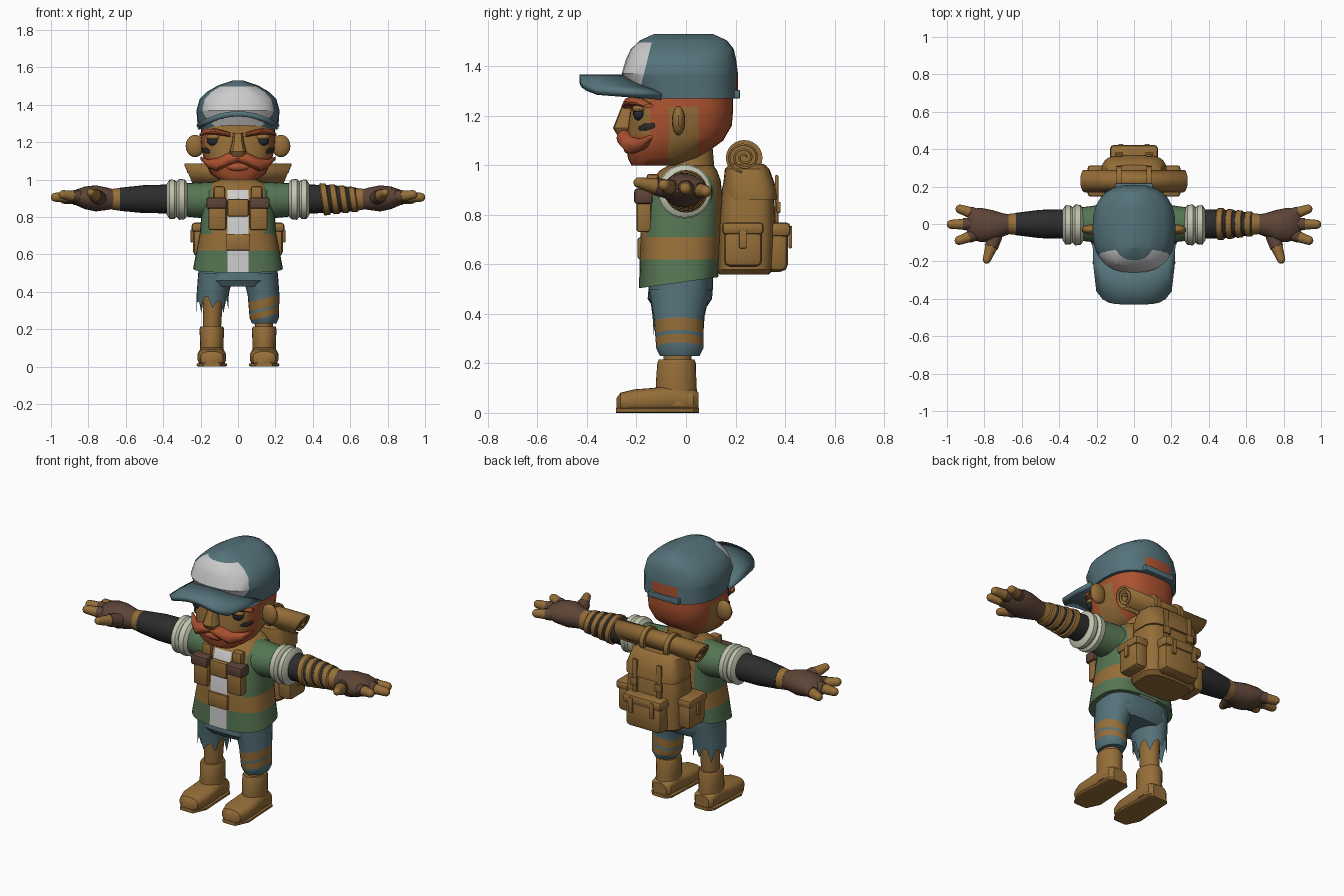
import bpy, bmesh, math, random
from mathutils import Vector, Matrix

old = bpy.data.objects.get("Cube")
if old:
    bpy.data.objects.remove(old, do_unlink=True)

# Materials
COLOURS = {
    "tan": (.30, .155, .04), "teal": (.09, .17, .195), "white": (.6, .6, .6),
    "cream": (.54, .56, .43), "orange": (.41, .085, .03), "green": (.09, .175, .085),
    "black": (.027, .026, .026), "brown": (.11, .058, .038), "eye_dark": (.02, .026, .034),
}
MATS = {}
for label, rgb in COLOURS.items():
    m = bpy.data.materials.new(label)
    m.use_nodes = True
    m.diffuse_color = (*rgb, 1)
    m.node_tree.nodes["Principled BSDF"].inputs["Base Color"].default_value = (*rgb, 1)
    MATS[label] = m
MADE = []
SIDES = (("left", 1), ("right", -1))
AXES = {"x": Vector((1, 0, 0)), "y": Vector((0, 1, 0)), "z": Vector((0, 0, 1))}


def finish(bm, name, colour, cuts=(), paint=None):
    """Cut clean colour borders, paint faces by rule, and link the object."""
    for where, normal in cuts:
        if isinstance(normal, str):
            where, normal = AXES[normal] * where, AXES[normal]
        bmesh.ops.bisect_plane(bm, geom=bm.verts[:] + bm.edges[:] + bm.faces[:],
                               plane_co=where, plane_no=normal)
    bmesh.ops.recalc_face_normals(bm, faces=bm.faces)
    slots = [colour]
    if paint:
        for f in bm.faces:
            tone = paint(f.calc_center_median())
            if tone not in slots:
                slots.append(tone)
            f.material_index = slots.index(tone)
    mesh = bpy.data.meshes.new(name)
    bm.to_mesh(mesh)
    bm.free()
    for s in slots:
        mesh.materials.append(MATS[s])
    ob = bpy.data.objects.new(name, mesh)
    bpy.context.collection.objects.link(ob)
    MADE.append(ob)
    return ob


def loft(name, colour, axis, rings, n=24, power=2, caps=True, cuts=(), paint=None):
    """Skin superellipse rings (position, centre a, centre b, radius a, radius b)."""
    bm = bmesh.new()
    loops = []
    for t, a, b, ra, rb in rings:
        loop = []
        for i in range(n):
            c, s = math.cos(math.tau * i / n), math.sin(math.tau * i / n)
            u = a + ra * math.copysign(abs(c) ** (2 / power), c)
            v = b + rb * math.copysign(abs(s) ** (2 / power), s)
            loop.append(bm.verts.new({"x": (t, u, v), "y": (u, t, v), "z": (u, v, t)}[axis]))
        loops.append(loop)
    for lo, hi in zip(loops, loops[1:]):
        for i in range(n):
            j = (i + 1) % n
            bm.faces.new((lo[i], lo[j], hi[j], hi[i]))
    if caps:
        bm.faces.new(loops[0])
        bm.faces.new(loops[-1])
    return finish(bm, name, colour, cuts, paint)


def box(name, colour, centre, size, bevel=.012):
    bm = bmesh.new()
    bmesh.ops.create_cube(bm, size=1, matrix=Matrix.LocRotScale(Vector(centre), None, Vector(size)))
    if bevel:
        bmesh.ops.bevel(bm, geom=bm.edges[:], offset=bevel, segments=2, profile=.5, affect="EDGES")
    return finish(bm, name, colour)


def ball(name, colour, centre, radii):
    bm = bmesh.new()
    bmesh.ops.create_uvsphere(bm, u_segments=16, v_segments=10, radius=1,
                              matrix=Matrix.LocRotScale(Vector(centre), None, Vector(radii)))
    return finish(bm, name, colour)


def finger(name, start, end, r_start, r_end):
    """Glove stub followed by a bare rounded fingertip."""
    start, end = Vector(start), Vector(end)
    middle = start.lerp(end, .5)
    turn = (end - start).to_track_quat("Z", "Y")
    for part, colour, p, q, ra, rb in (("glove", "brown", start, middle, r_start, r_start * .95),
                                       ("tip", "tan", middle, end, r_start * .85, r_end)):
        bm = bmesh.new()
        bmesh.ops.create_cone(bm, cap_ends=True, segments=12, radius1=ra, radius2=rb, depth=(q - p).length,
                              matrix=Matrix.LocRotScale((p + q) / 2, turn, None))
        if part == "tip":
            bmesh.ops.create_uvsphere(bm, u_segments=12, v_segments=8, radius=rb,
                                      matrix=Matrix.LocRotScale(q, turn, None))
        finish(bm, name + "_" + part, colour)


# Head with hair and beard
def head_paint(c):
    cheek = c.y < -.145 and c.z > 1.12
    temple = -.07 < c.y < .05 and c.z < 1.235
    return "tan" if cheek or temple else "orange"


loft("head", "tan", "z", [
    (1, 0, -.13, .1, .09), (1.03, 0, -.09, .145, .145), (1.1, 0, -.045, .18, .195),
    (1.16, 0, -.025, .195, .21), (1.22, 0, -.018, .2, .208), (1.33, 0, -.01, .195, .2)],
    n=32, power=2.6, paint=head_paint,
    cuts=[(-.145, "y"), (-.07, "y"), (.05, "y"), (1.12, "z"), (1.235, "z")])
loft("neck", "tan", "z", [(.93, 0, .03, .09, .09), (1.1, 0, .03, .075, .075)])
loft("nose", "tan", "z", [(1.125, 0, -.245, .034, .035), (1.15, 0, -.245, .045, .05),
                          (1.2, 0, -.235, .032, .04), (1.25, 0, -.225, .026, .03)], n=12, power=3)
for side, s in SIDES:
    ball(side + "_ear", "tan", (s * .23, -.03, 1.18), (.05, .027, .06))
    ball(side + "_eye", "eye_dark", (s * .13, -.188, 1.21), (.036, .026, .03))
    ball(side + "_eyelid", "tan", (s * .13, -.19, 1.228), (.042, .028, .018))
    loft(side + "_eyebrow", "orange", "x", [
        (s * .04, -.235, 1.24, .025, .012), (s * .12, -.222, 1.258, .03, .018),
        (s * .17, -.185, 1.255, .025, .015), (s * .205, -.15, 1.24, .02, .008)], n=10)
    loft(side + "_moustache", "orange", "x", [
        (0, -.245, 1.115, .03, .018), (s * .05, -.245, 1.11, .036, .034), (s * .11, -.22, 1.08, .035, .034),
        (s * .16, -.18, 1.085, .028, .022), (s * .2, -.145, 1.115, .01, .008)], n=12)
    loft(side + "_cheek_smudge", "black", "x", [
        (s * .15, -.187, 1.15, .006, .008), (s * .17, -.164, 1.155, .008, .016),
        (s * .19, -.13, 1.16, .006, .01)], n=8)
ball("lower_lip", "orange", (0, -.232, 1.068), (.06, .02, .022))

# Cap
def cap_paint(c):
    if c.y + .15 < .25 * (c.z - 1.45) and c.z < 1.497:
        return "white"
    if c.y > .1 and abs(c.x) < .085 and 1.305 < c.z < 1.365:
        return "orange"
    return "teal"


loft("cap_crown", "teal", "z", [
    (1.27, 0, .002, .215, .208), (1.37, 0, -.025, .222, .235), (1.43, 0, -.02, .205, .222),
    (1.47, 0, -.015, .165, .208), (1.505, 0, -.01, .105, .175), (1.53, 0, -.01, .03, .12)],
    n=28, power=2.5, paint=cap_paint,
    cuts=[(Vector((0, -.15, 1.45)), Vector((0, 1, -.25))), (1.497, "z"), (1.305, "z"), (1.365, "z"),
          (.085, "x"), (-.085, "x")])
box("cap_strap", "teal", (0, .203, 1.287), (.2, .03, .035), .005)
bm = bmesh.new()
grid = []
for i in range(13):
    u = i / 6 - 1
    front = -.43 + .07 * abs(u) ** 5
    back = -.1 - .12 * (1 - u * u)
    rise = 1.352 - .075 * u * u
    grid.append([bm.verts.new((u * (.215 - .02 * k * k), back + (front - back) * k,
                               rise + .02 * k * u * u)) for k in (0, .5, 1)])
for left, right in zip(grid, grid[1:]):
    for k in range(2):
        bm.faces.new((left[k], left[k + 1], right[k + 1], right[k]))
brim = finish(bm, "cap_brim", "teal")
brim.modifiers.new("thickness", "SOLIDIFY").thickness = .028
brim.modifiers["thickness"].offset = 0

# Torso with vest, belt band and shirt placket
def torso_paint(c):
    if .62 < c.z < .71:
        return "tan"
    if abs(c.x) < .055 and c.y < 0 and c.z < .945:
        return "white"
    return "tan" if abs(c.x) < .14 and c.z > .71 else "green"


torso = loft("torso", "green", "z", [
    (.53, 0, -.03, .24, .16), (.62, 0, -.025, .222, .162), (.71, 0, -.02, .205, .165),
    (.85, 0, -.01, .192, .16), (.94, 0, 0, .18, .14), (.98, 0, .01, .145, .115), (1, 0, .02, .1, .09)],
    n=32, power=2.7, paint=torso_paint,
    cuts=[(.055, "x"), (-.055, "x"), (.14, "x"), (-.14, "x"), (.62, "z"), (.71, "z"), (.945, "z")])
for v in torso.data.vertices:
    if v.co.z < .6:
        v.co.z += v.co.y * .14
box("chest_buckle", "tan", (0, -.175, .85), (.115, .035, .095))
box("belt_buckle", "tan", (0, -.183, .665), (.13, .024, .085), .006)
for side, s in SIDES:
    box(side + "_chest_pouch", "tan", (s * .11, -.17, .805), (.095, .06, .15))
    box(side + "_pouch_flap", "brown", (s * .115, -.172, .875), (.108, .075, .062))
    box(side + "_chest_strap", "tan", (s * .1, -.135, .925), (.06, .05, .08))

# Arms, gloves and hands
for side, s in SIDES:
    loft(side + "_shirt_sleeve", "green", "x", [
        (s * .1, 0, .89, .115, .1), (s * .2, 0, .89, .1, .095), (s * .29, 0, .892, .088, .088)])
    loft(side + "_sleeve_cuff", "cream", "x", [
        (s * t, -.005, .895, r, r) for t, r in ((.27, .085), (.285, .106), (.315, .11), (.328, .094),
                                                (.34, .104), (.365, .106), (.383, .08))])
    loft(side + "_undersleeve", "black", "x", [
        (s * .36, 0, .897, .078, .077), (s * .5, 0, .896, .076, .075), (s * .63, 0, .895, .06, .062)])
    loft(side + "_wristband", "tan", "x", [(s * .615, 0, .895, .06, .063), (s * .67, 0, .895, .054, .056)])
    loft(side + "_glove", "brown", "x", [
        (s * .655, 0, .895, .05, .05), (s * .7, -.005, .898, .062, .06), (s * .76, -.01, .9, .085, .07),
        (s * .82, -.005, .903, .092, .06), (s * .87, 0, .905, .08, .04), (s * .89, 0, .905, .05, .02)])
    finger(side + "_little_finger", (s * .83, .045, .9), (s * .93, .08, .895), .034, .024)
    finger(side + "_middle_finger", (s * .85, 0, .908), (s * .977, -.002, .906), .034, .024)
    finger(side + "_index_finger", (s * .83, -.05, .905), (s * .935, -.088, .92), .034, .024)
    finger(side + "_thumb", (s * .74, -.06, .9), (s * .787, -.19, .93), .038, .022)
for k in range(4):
    r = .086 - k * .006
    wrap = loft("left_arm_wrap", "tan", "x", [
        (.445 + .05 * k + d, 0, .895, r * f, r * f) for d, f in ((0, .9), (.006, 1), (.034, .98), (.04, .88))])
    for v in wrap.data.vertices:
        v.co.x -= (v.co.z - .895) * .15

# Trousers and legs
def bandage_paint(c):
    h = c.z - .25 * (c.x - .14)
    return "tan" if .315 < h < .365 or .265 < h < .3 else "teal"


tilt = Vector((-.25, 0, 1))
loft("trouser_seat", "teal", "z", [(.43, 0, -.025, .17, .11), (.46, 0, -.025, .207, .13),
                                   (.52, 0, -.02, .213, .13), (.62, 0, -.02, .2, .13)], power=2.8)
loft("left_trouser_leg", "teal", "z", [
    (.23, .14, -.025, .065, .08), (.26, .14, -.025, .078, .095), (.38, .137, -.03, .085, .1),
    (.5, .118, -.025, .095, .125)], paint=bandage_paint,
    cuts=[(Vector((.14, 0, h)), tilt) for h in (.265, .3, .315, .365)])
torn = loft("right_trouser_leg", "teal", "z", [
    (.31, -.137, -.03, .084, .1), (.39, -.135, -.03, .086, .105), (.5, -.118, -.025, .095, .125)], caps=False)
random.seed(4)
for i, v in enumerate(torn.data.vertices):
    if v.co.z < .35:
        v.co.z += random.uniform(.03, .07) if i % 3 else random.uniform(-.03, .01)
for side, s in SIDES:
    x = s * .14
    loft(side + "_leg", "tan", "z", [(.18, x, -.035, .048, .055), (.42, x * .95, -.03, .055, .065)])
    loft(side + "_boot_shaft", "tan", "z", [
        (.03, x, -.035, .068, .083), (.12, x, -.04, .062, .082), (.2, x, -.038, .066, .078),
        (.216, x, -.038, .06, .072)])
    loft(side + "_boot_foot", "tan", "y", [
        (-.28, x, .035, .035, .025), (-.265, x, .043, .06, .038), (-.21, x, .049, .077, .046),
        (-.13, x, .052, .077, .049), (-.04, x, .06, .068, .057), (.03, x, .05, .064, .047),
        (.05, x, .045, .045, .038)], power=2.8)
    loft(side + "_boot_sole", "tan", "y", [
        (-.283, x, .01, .045, .01), (-.21, x, .01, .081, .01), (-.1, x, .01, .074, .01),
        (.03, x, .01, .068, .01), (.053, x, .01, .045, .01)], power=5)

# Backpack
loft("backpack_body", "tan", "z", [
    (.56, 0, .235, .15, .1), (.58, 0, .24, .172, .115), (.75, 0, .248, .175, .115),
    (.9, 0, .25, .165, .105), (.98, 0, .245, .145, .085), (1, 0, .245, .12, .07)], n=32, power=3.5)
loft("backpack_flap", "tan", "z", [
    (.86, 0, .262, .174, .108), (.9, 0, .258, .176, .11), (.985, 0, .247, .15, .09),
    (1.005, 0, .245, .12, .07)], n=32, power=3.5)
box("back_pocket", "tan", (0, .362, .66), (.24, .1, .18), .03)
box("back_pocket_flap", "tan", (0, .368, .74), (.256, .11, .06), .02)
for side, s in SIDES:
    box(side + "_side_pocket", "tan", (s * .195, .23, .67), (.09, .155, .16), .025)
    box(side + "_side_pocket_flap", "tan", (s * .198, .23, .745), (.1, .168, .05), .016)
    box(side + "_side_pocket_buckle", "tan", (s * .246, .23, .7), (.014, .03, .07), .004)
    box(side + "_pack_strap", "tan", (s * .08, .366, .86), (.03, .014, .2), .004)
    box(side + "_pack_buckle", "tan", (s * .08, .374, .83), (.045, .016, .045), .004)
    box(side + "_pocket_strap", "tan", (s * .07, .422, .71), (.026, .014, .09), .004)
    loft(side + "_roll_strap", "tan", "x", [
        (s * .08 + d, .235, 1.03, .074, .072) for d in (-.014, .014)])

# Bedroll wound as a spiral sheet
bm = bmesh.new()
rows = []
for i in range(61):
    a, r = math.tau * i / 22, .012 + .053 * i / 60
    y, z = .235 + r * 1.08 * math.cos(a), 1.032 + r * math.sin(a)
    half = .265 + (z - 1.032) * .4
    rows.append([bm.verts.new((-half, y, z)), bm.verts.new((half, y, z))])
for p, q in zip(rows, rows[1:]):
    bm.faces.new((p[0], p[1], q[1], q[0]))
roll = finish(bm, "bedroll", "tan")
roll.modifiers.new("thickness", "SOLIDIFY").thickness = .009

# Smooth shading with sharp edges kept
bpy.ops.object.select_all(action="DESELECT")
for ob in MADE:
    ob.select_set(True)
bpy.context.view_layer.objects.active = MADE[0]
bpy.ops.object.shade_smooth_by_angle(angle=math.radians(35))
